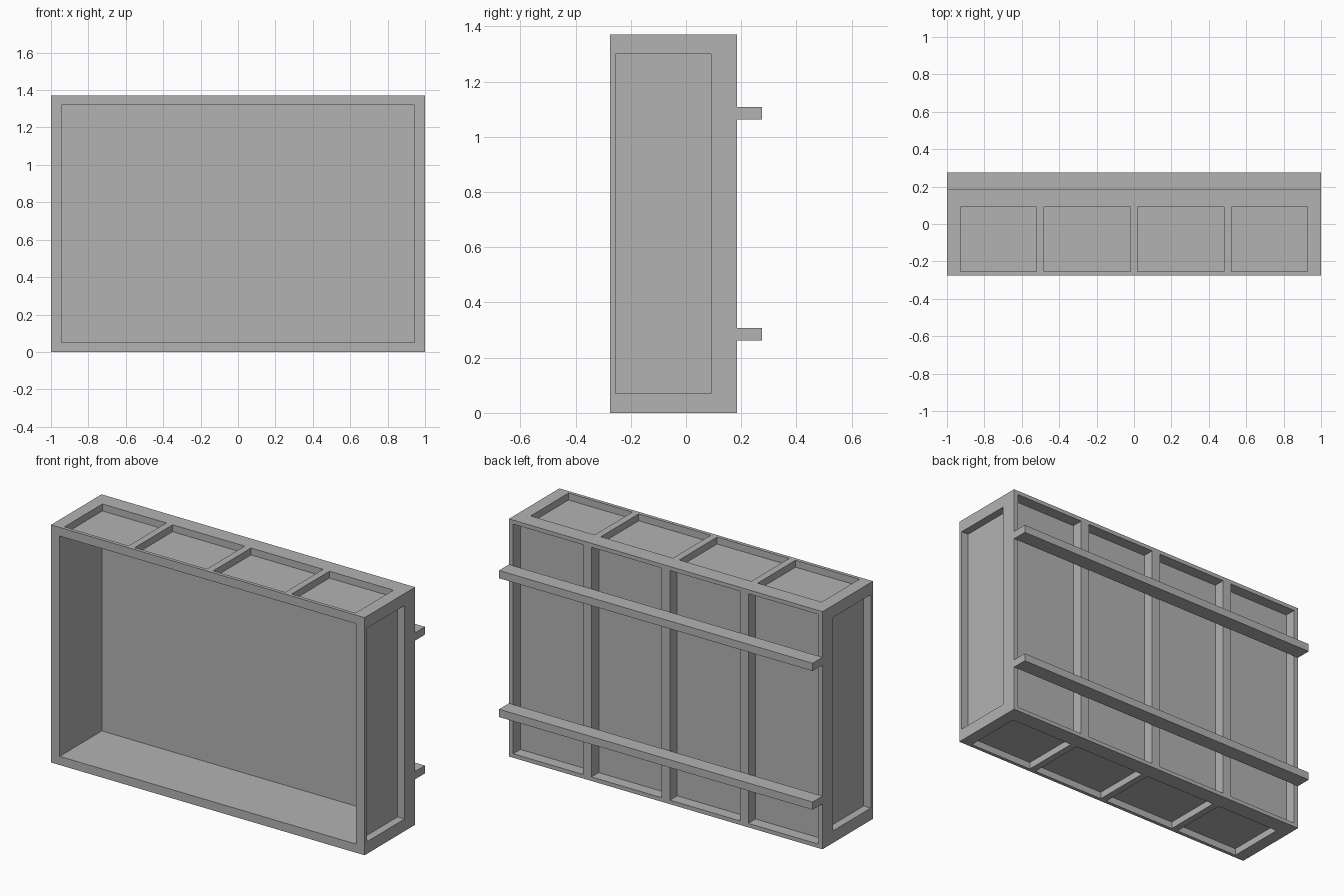
import bpy
import bmesh
from mathutils import Matrix, Vector

if "Cube" in bpy.data.objects:
    bpy.data.objects.remove(bpy.data.objects["Cube"])

grey = bpy.data.materials.new("plain grey")
grey.use_nodes = True
colour = (0.45, 0.45, 0.45, 1)
grey.diffuse_color = colour
grey.node_tree.nodes["Principled BSDF"].inputs["Base Color"].default_value = colour

# Overall measurements
HALF, FRONT, BACK, TOP = 1.0, -0.275, 0.185, 1.37
SKIN = 0.01                        # thin sheet left between pockets and cavity
INNER_X, INNER_Z, INNER_Y = 0.945, 0.05, 0.109
POCKET_Y = (-0.255, 0.09)          # depth range of the side, top and bottom pockets
OVER = 0.1                         # how far cutters reach outside the case


def boxes(name, spans):
    """One object made of boxes, each given as x, y and z ranges."""
    bm = bmesh.new()
    for span in spans:
        low = Vector([min(s) for s in span])
        high = Vector([max(s) for s in span])
        place = Matrix.Translation((low + high) / 2) @ Matrix.Diagonal((*(high - low), 1))
        bmesh.ops.create_cube(bm, size=1, matrix=place)
    mesh = bpy.data.meshes.new(name)
    bm.to_mesh(mesh)
    bm.free()
    mesh.materials.append(grey)
    obj = bpy.data.objects.new(name, mesh)
    bpy.context.collection.objects.link(obj)
    return obj


# Solid case
case = boxes("case", [((-HALF, HALF), (FRONT, BACK), (0, TOP))])

# Open front cavity
cuts = [((-INNER_X, INNER_X), (FRONT - OVER, INNER_Y), (INNER_Z, TOP - INNER_Z))]

for side in (-1, 1):
    # Side wall pocket
    cuts.append(((side * (INNER_X + SKIN), side * (HALF + OVER)), POCKET_Y, (0.07, 1.30)))
    for inner, outer in ((0.02, 0.48), (0.52, 0.928)):
        bay = (side * inner, side * outer)
        # Top and bottom pockets between the ribs
        cuts.append((bay, POCKET_Y, (TOP - INNER_Z + SKIN, TOP + OVER)))
        cuts.append((bay, POCKET_Y, (-OVER, INNER_Z - SKIN)))
    for inner in (0.027, 0.527):
        # Back pockets between the uprights
        cuts.append(((side * inner, side * (inner + 0.446)),
                     (INNER_Y + SKIN, BACK + OVER), (0.023, TOP - 0.023)))

# Cut the case, keep the result and drop the cutter
cutter = boxes("pocket_cutter", cuts)
cutter.hide_render = True
cut = case.modifiers.new("pockets", "BOOLEAN")
cut.operation = "DIFFERENCE"
cut.solver = "EXACT"
cut.object = cutter
evaluated = case.evaluated_get(bpy.context.evaluated_depsgraph_get())
finished = bpy.data.meshes.new_from_object(evaluated)
case.modifiers.clear()
case.data = finished
bpy.data.objects.remove(cutter)

# Horizontal battens across the back
for label, base in (("lower", 0.262), ("upper", 1.062)):
    boxes(label + "_back_batten", [((-HALF, HALF), (BACK, 0.275), (base, base + 0.045))])
